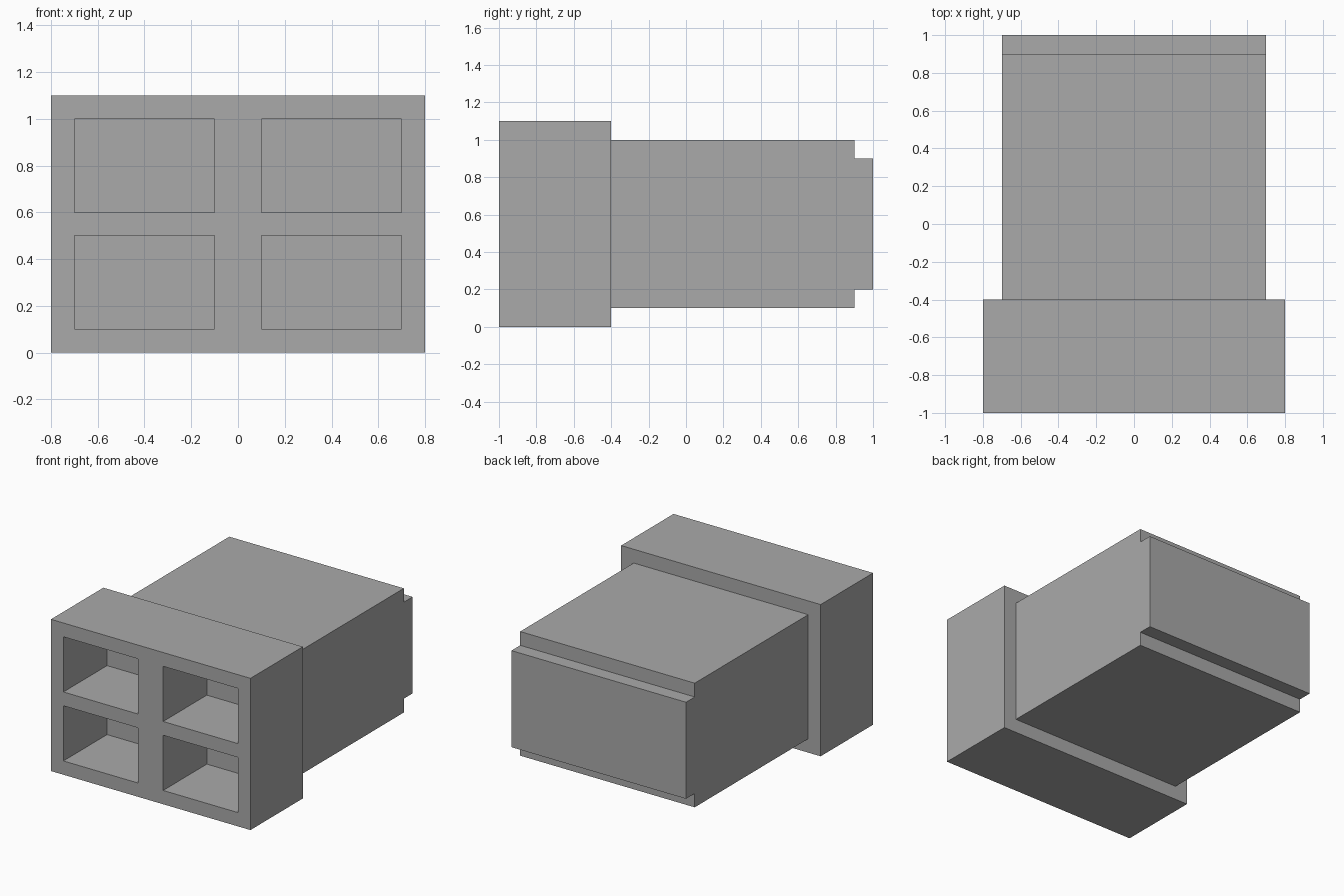
import bpy
import bmesh
from mathutils import Vector

cube = bpy.data.objects.get("Cube")
if cube:
    bpy.data.objects.remove(cube, do_unlink=True)

# Single plain grey finish
grey = bpy.data.materials.new("plain_grey")
grey.use_nodes = True
colour = (0.4, 0.4, 0.4, 1)
grey.diffuse_color = colour
grey.node_tree.nodes["Principled BSDF"].inputs["Base Color"].default_value = colour


def make_object(name, bm):
    bmesh.ops.recalc_face_normals(bm, faces=bm.faces)
    mesh = bpy.data.meshes.new(name)
    bm.to_mesh(mesh)
    bm.free()
    mesh.materials.append(grey)
    obj = bpy.data.objects.new(name, mesh)
    bpy.context.collection.objects.link(obj)
    return obj


def extrude_profile(name, profile, half_width):
    """Side outline of (y, z) points, extruded symmetrically along x."""
    bm = bmesh.new()
    side = bm.faces.new([bm.verts.new((-half_width, y, z)) for y, z in profile])
    grown = bmesh.ops.extrude_face_region(bm, geom=[side])["geom"]
    verts = [v for v in grown if isinstance(v, bmesh.types.BMVert)]
    bmesh.ops.translate(bm, verts=verts, vec=Vector((2 * half_width, 0, 0)))
    return make_object(name, bm)


# Wide front collar
FRONT, COLLAR_BACK = -1.0, -0.4
collar = extrude_profile(
    "front_collar",
    [(FRONT, 0), (COLLAR_BACK, 0), (COLLAR_BACK, 1.1), (FRONT, 1.1)], 0.8)

# Four rectangular sockets cut into the collar's front
SOCKET_DEPTH = 0.5
bm = bmesh.new()
for x in (-0.4, 0.4):
    for z in (0.3, 0.8):
        box = bmesh.ops.create_cube(bm, size=1)["verts"]
        bmesh.ops.scale(bm, verts=box, vec=(0.6, 2 * SOCKET_DEPTH, 0.4))
        bmesh.ops.translate(bm, verts=box, vec=(x, FRONT, z))
cutter = make_object("socket_cutter", bm)
cutter.hide_render = True
cutter.hide_viewport = True

cut = collar.modifiers.new("sockets", "BOOLEAN")
cut.operation = "DIFFERENCE"
cut.solver = "EXACT"
cut.object = cutter

# Long rear body with a stepped back plate
STEP, BACK = 0.9, 1.0
extrude_profile(
    "rear_body",
    [(COLLAR_BACK, 0.1), (STEP, 0.1), (STEP, 0.2), (BACK, 0.2),
     (BACK, 0.9), (STEP, 0.9), (STEP, 1.0), (COLLAR_BACK, 1.0)], 0.7)
